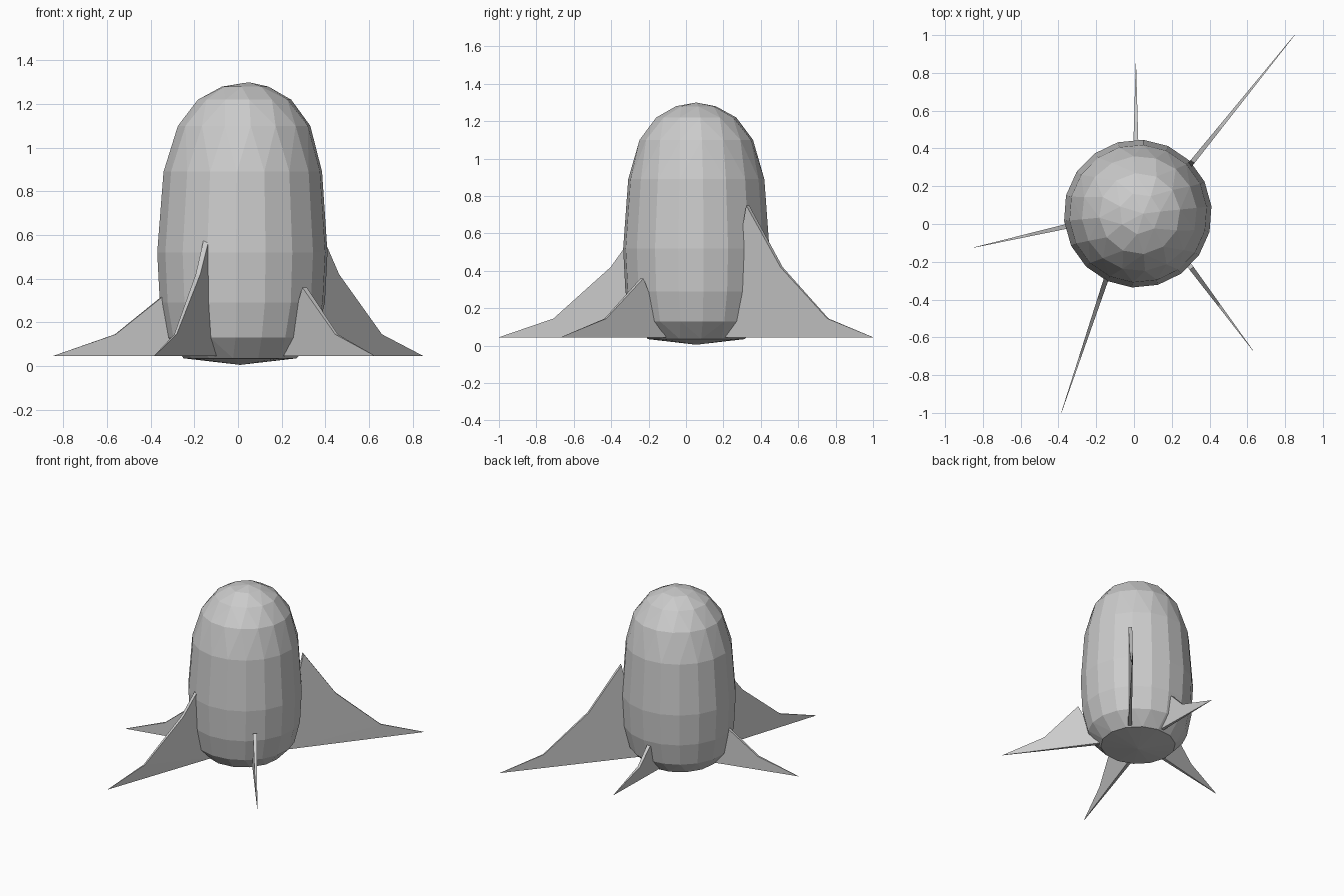
import bpy, bmesh
from math import cos, sin, pi, hypot

if "Cube" in bpy.data.objects:
    bpy.data.objects.remove(bpy.data.objects["Cube"])


def finish(bm, name):
    bmesh.ops.recalc_face_normals(bm, faces=bm.faces[:])
    mesh = bpy.data.meshes.new(name)
    bm.to_mesh(mesh)
    bm.free()
    ob = bpy.data.objects.new(name, mesh)
    bpy.context.collection.objects.link(ob)


# Faceted capsule: hull over rings of (height, radius, sides, x centre)
RINGS = [
    (0.005, 0.0, 1, 0.01), (0.035, 0.26, 14, 0.01), (0.13, 0.345, 18, 0.015),
    (0.29, 0.38, 18, 0.02), (0.52, 0.392, 18, 0.02), (0.89, 0.365, 18, 0.022),
    (1.10, 0.305, 16, 0.028), (1.22, 0.215, 12, 0.03), (1.28, 0.11, 7, 0.03),
    (1.30, 0.0, 1, 0.05),
]
bm = bmesh.new()
for z, r, n, cx in RINGS:
    for i in range(n):
        a = 2 * pi * i / n + 0.1
        bm.verts.new((cx + r * cos(a), 0.055 + r * sin(a), z))
bmesh.ops.convex_hull(bm, input=bm.verts[:])
finish(bm, "body")


# Thin tapering fin standing on its straight lower edge
def fin(name, root, tip, top, kinks):
    length = hypot(tip[0] - root[0], tip[1] - root[1])
    dx, dy = (tip[0] - root[0]) / length, (tip[1] - root[1]) / length
    outline = [(-0.15, 0.045), (0, top)]
    outline += [(f * length, z) for f, z in kinks]
    outline += [(length, 0.045)]
    bm = bmesh.new()
    sides = []
    for s in (-1, 1):
        row = []
        for d, z in outline:
            t = s * (0.012 * (1 - max(d, 0) / length) + 0.001)
            row.append(bm.verts.new((root[0] + dx * d - dy * t,
                                     root[1] + dy * d + dx * t, z)))
        sides.append(row)
        bm.faces.new(row)
    a, b = sides
    for i in range(len(a)):
        j = (i + 1) % len(a)
        bm.faces.new((a[i], a[j], b[j], b[i]))
    bmesh.ops.triangulate(bm, faces=[f for f in bm.faces if len(f.verts) > 4])
    finish(bm, name)


fin("back_right_fin", (0.31, 0.33), (0.85, 1.0), 0.75, [(0.27, 0.42), (0.64, 0.145)])
fin("front_fin", (-0.145, -0.285), (-0.385, -1.0), 0.58, [(0.16, 0.42), (0.59, 0.145)])
fin("front_right_fin", (0.305, -0.235), (0.63, -0.67), 0.36, [(0.45, 0.145)])
fin("left_fin", (-0.345, -0.01), (-0.85, -0.125), 0.32, [(0.43, 0.145)])
fin("back_fin", (0.01, 0.43), (0.01, 0.85), 0.26, [(0.27, 0.145)])
